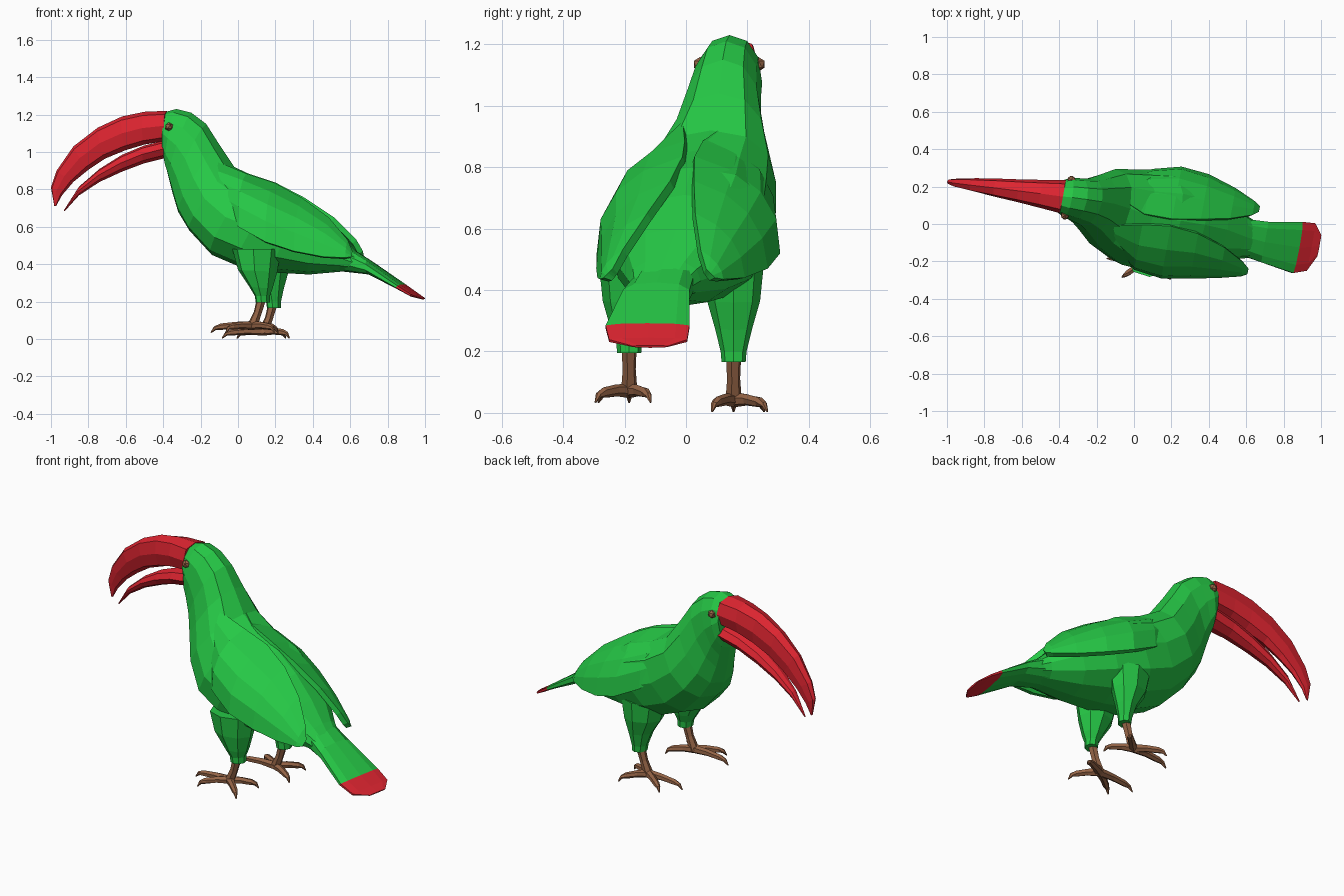
import bpy, bmesh, math
from mathutils import Vector

if "Cube" in bpy.data.objects:
    bpy.data.objects.remove(bpy.data.objects["Cube"])


def material(name, rgb):
    m = bpy.data.materials.new(name)
    m.diffuse_color = (*rgb, 1)
    m.use_nodes = True
    m.node_tree.nodes["Principled BSDF"].inputs["Base Color"].default_value = m.diffuse_color
    return m


GREEN = material("green feathers", (0.019, 0.58, 0.061))
RED = material("red", (0.73, 0.018, 0.03))
BROWN = material("brown skin", (0.30, 0.127, 0.061))

SIDE = Vector((0.18, 0.98, 0))      # sideways direction of the slightly turned bird
CENTRE = [(-1, .23), (-.37, .145), (-.2, .105), (0, .03), (.15, .015),
          (.4, -.02), (.63, -.085), (.9, -.13), (1, -.115)]


def centre_y(x):
    """y of the bird's curved centre line at x"""
    x = min(max(x, -1), 1)
    for (x0, y0), (x1, y1) in zip(CENTRE, CENTRE[1:]):
        if x <= x1:
            return y0 + (y1 - y0) * (x - x0) / (x1 - x0)


def finish(name, bm, mats):
    bmesh.ops.recalc_face_normals(bm, faces=bm.faces)
    me = bpy.data.meshes.new(name)
    bm.to_mesh(me)
    bm.free()
    for m in mats:
        me.materials.append(m)
    ob = bpy.data.objects.new(name, me)
    bpy.context.collection.objects.link(ob)
    return ob


def skin(name, rings, mats, red_from=999):
    """Bridge rings of points into a closed tube"""
    bm = bmesh.new()
    vs = [[bm.verts.new(p) for p in r] for r in rings]
    n = len(rings[0])
    for i, (a, b) in enumerate(zip(vs, vs[1:])):
        for k in range(n):
            f = bm.faces.new((a[k], a[(k + 1) % n], b[(k + 1) % n], b[k]))
            f.material_index = int(i >= red_from)
    bm.faces.new(vs[0])
    bm.faces.new(vs[-1]).material_index = int(len(rings) > red_from)
    return finish(name, bm, mats)


def loft(name, sections, mats, sides=12, power=1.0, y=None, red_from=999):
    """Sections: top x, top z, bottom x, bottom z, half width"""
    rings = []
    for tx, tz, bx, bz, w in sections:
        mx = (tx + bx) / 2
        c = Vector((mx, centre_y(mx) if y is None else y, (tz + bz) / 2))
        up = Vector(((tx - bx) / 2, 0, (tz - bz) / 2))
        ring = []
        for k in range(sides):
            a = 2 * math.pi * k / sides
            ca, sa = math.cos(a), math.sin(a)
            ca = math.copysign(abs(ca) ** power, ca)
            sa = math.copysign(abs(sa) ** power, sa)
            ring.append(c + up * ca + SIDE * (w * sa))
        rings.append(ring)
    return skin(name, rings, mats, red_from)


def tube(name, points, radii, mat, sides=6):
    pts = [Vector(p) for p in points]
    rings = []
    for i, p in enumerate(pts):
        t = (pts[min(i + 1, len(pts) - 1)] - pts[max(i - 1, 0)]).normalized()
        u = t.cross(Vector((.31, .95, .1))).normalized()
        v = t.cross(u)
        rings.append([p + (u * math.cos(a) + v * math.sin(a)) * radii[i]
                      for a in (2 * math.pi * k / sides for k in range(sides))])
    return skin(name, rings, [mat])


# Head, neck and body in one loft
loft("body", [
    (-.385, 1.215, -.395, .985, .09), (-.33, 1.23, -.385, .92, .108),
    (-.25, 1.21, -.37, .86, .116), (-.17, 1.15, -.35, .78, .128),
    (-.10, 1.04, -.32, .68, .16), (-.02, .92, -.26, .58, .215),
    (.10, .855, -.14, .45, .26), (.25, .80, .0, .39, .275),
    (.38, .71, .2, .355, .25), (.50, .60, .38, .345, .19),
    (.60, .50, .55, .36, .12), (.66, .44, .66, .36, .09)], [GREEN], power=.9)

# Tail with a red end
loft("tail", [
    (.52, .54, .48, .37, .09), (.70, .425, .70, .345, .115),
    (.885, .292, .86, .268, .145), (.95, .245, .94, .225, .135),
    (.992, .22, .988, .212, .06)], [GREEN, RED], sides=10, power=.8, red_from=2)

# Beak: upper and lower halves
loft("upper_beak", [
    (-.38, 1.22, -.38, 1.06, .09), (-.50, 1.215, -.50, 1.04, .075),
    (-.62, 1.19, -.60, 1.01, .062), (-.75, 1.13, -.71, .965, .050),
    (-.88, 1.03, -.80, .905, .037), (-.97, .90, -.88, .84, .025),
    (-1.0, .81, -.94, .77, .015), (-.982, .71, -.972, .712, .004)],
    [RED], sides=8, power=.75)
loft("lower_beak", [
    (-.38, 1.065, -.38, .97, .085), (-.50, 1.035, -.50, .94, .068),
    (-.62, .985, -.62, .895, .053), (-.74, .91, -.74, .84, .038),
    (-.85, .815, -.85, .768, .023), (-.93, .69, -.928, .682, .004)],
    [RED], sides=8)

# Wings: stations of x, then (sideways, z) of inner edge, middle and lower edge
WING = [(-.10, .08, .95, .14, .85, .17, .73), (.05, .03, .885, .22, .79, .275, .60),
        (.20, .02, .835, .24, .72, .305, .52), (.35, .04, .755, .22, .65, .285, .47),
        (.50, .08, .65, .20, .565, .245, .44), (.61, .13, .53, .185, .485, .205, .435),
        (.64, .155, .47, .17, .455, .185, .44)]
for s, side in ((-1, "right"), (1, "left")):
    bm = bmesh.new()
    grid = []
    for x, a, az, b, bz, c, cz in WING:
        row = []
        for k in range(5):
            u = k / 4
            q = (2 * (u - .5) * (u - 1), 4 * u * (1 - u), 2 * u * (u - .5))
            lat = a * q[0] + b * q[1] + c * q[2]
            z = az * q[0] + bz * q[1] + cz * q[2]
            row.append(bm.verts.new(Vector((x, centre_y(x), z)) + SIDE * (s * lat)))
        grid.append(row)
    for r0, r1 in zip(grid, grid[1:]):
        for k in range(4):
            quad = (r0[k], r0[k + 1], r1[k + 1], r1[k])
            bm.faces.new(quad if s < 0 else quad[::-1])
    bm.normal_update()
    if sum(f.normal.y * s for f in bm.faces) < 0:
        bmesh.ops.reverse_faces(bm, faces=bm.faces)
    me_wing = finish("wing_" + side, bm, [GREEN])
    if sum(p.normal.y * s for p in me_wing.data.polygons) < 0:
        me_wing.data.flip_normals()
    mod = me_wing.modifiers.new("thickness", "SOLIDIFY")
    mod.thickness, mod.offset = .03, -1

# Legs, feet and eyes; the left leg stands slightly further back and lower
TOES = [(-.22, 0), (-.14, .10), (.12, .11), (.14, -.07)]     # x, outward
for s, side, lx, ly, dz in ((-1, "right", 0, -.185, 0), (1, "left", .06, .155, -.03)):
    loft("thigh_" + side, [
        (lx - .03, .48, lx + .23, .48, .10), (lx, .37, lx + .21, .36, .088),
        (lx + .06, .28, lx + .185, .27, .062), (lx + .09, .23 + dz, lx + .17, .23 + dz, .043),
        (lx + .095, .195 + dz, lx + .17, .195 + dz, .04)], [GREEN], sides=8, y=ly)
    tube("shank_" + side, [(lx + .13, ly, .23 + dz), (lx + .105, ly, .14 + dz),
                           (lx + .075, ly, .065 + dz)], [.026, .022, .028], BROWN)
    for i, (tx, out) in enumerate(TOES):
        path = [(lx + .075 + tx * f, ly + s * out * f, z + dz)
                for f, z in ((0, .072), (.4, .073), (.75, .066), (.9, .058), (1, .034))]
        tube(f"toe_{side}_{i + 1}", path, [.024, .019, .017, .011, .003], BROWN)
    bm = bmesh.new()
    bmesh.ops.create_icosphere(bm, subdivisions=1, radius=.024)
    eye = finish("eye_" + side, bm, [BROWN])
    eye.location = Vector((-.352, centre_y(-.352), 1.135)) + SIDE * (s * .097)
